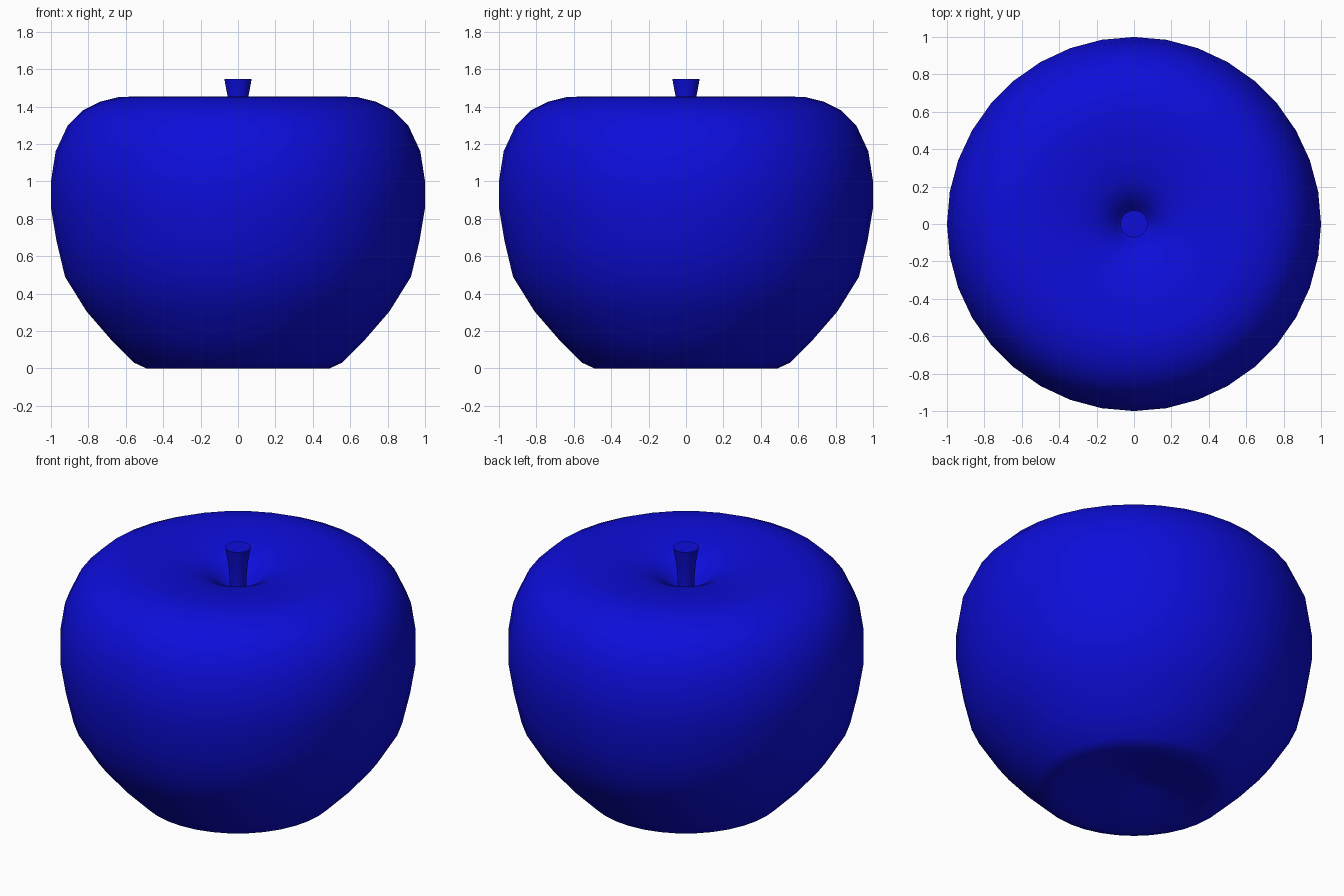
import bpy
import bmesh
import math

cube = bpy.data.objects.get("Cube")
if cube:
    bpy.data.objects.remove(cube, do_unlink=True)

# One flat colour for skin and stem
blue = bpy.data.materials.new("deep_blue")
blue.use_nodes = True
COLOUR = (0.004, 0.004, 0.7, 1.0)
blue.diffuse_color = COLOUR
blue.node_tree.nodes["Principled BSDF"].inputs["Base Color"].default_value = COLOUR


def lathe(name, profile, segments, sharp_angle):
    """Spin an (r, z) profile, listed bottom to top, about the z axis."""
    bm = bmesh.new()
    verts = [bm.verts.new((r, 0, z)) for r, z in profile]
    edges = [bm.edges.new(pair) for pair in zip(verts, verts[1:])]
    bmesh.ops.spin(bm, geom=verts + edges, cent=(0, 0, 0), axis=(0, 0, 1),
                   angle=math.tau, steps=segments, use_duplicate=False)
    bmesh.ops.remove_doubles(bm, verts=bm.verts, dist=0.0005)
    bmesh.ops.recalc_face_normals(bm, faces=bm.faces)
    mesh = bpy.data.meshes.new(name)
    bm.to_mesh(mesh)
    bm.free()
    mesh.materials.append(blue)
    obj = bpy.data.objects.new(name, mesh)
    bpy.context.collection.objects.link(obj)
    bpy.ops.object.select_all(action="DESELECT")
    obj.select_set(True)
    bpy.context.view_layer.objects.active = obj
    bpy.ops.object.shade_smooth_by_angle(angle=math.radians(sharp_angle))
    return obj


# Fruit body: dimpled base, bulging side, deep hollow on top
base = [(0, 0.10), (0.1, 0.08), (0.2, 0.055), (0.3, 0.035), (0.41, 0.012), (0.49, 0)]
side = [(0.555, 0.03), (0.68, 0.155), (0.81, 0.305), (0.925, 0.49), (0.97, 0.68),
        (1, 0.86), (1, 1.0), (0.975, 1.16), (0.91, 1.3), (0.83, 1.38), (0.74, 1.425)]
hollow = [(0.64, 1.45), (0.57, 1.453), (0.45, 1.447), (0.33, 1.432), (0.23, 1.408),
          (0.16, 1.375), (0.1, 1.32), (0.05, 1.25), (0, 1.22)]
lathe("fruit_body", base + side + hollow, 36, 60)

# Stem: flared upward with a flat tip
lathe("stem", [(0, 1.2), (0.045, 1.2), (0.047, 1.35), (0.055, 1.45),
               (0.073, 1.547), (0, 1.547)], 32, 40)
